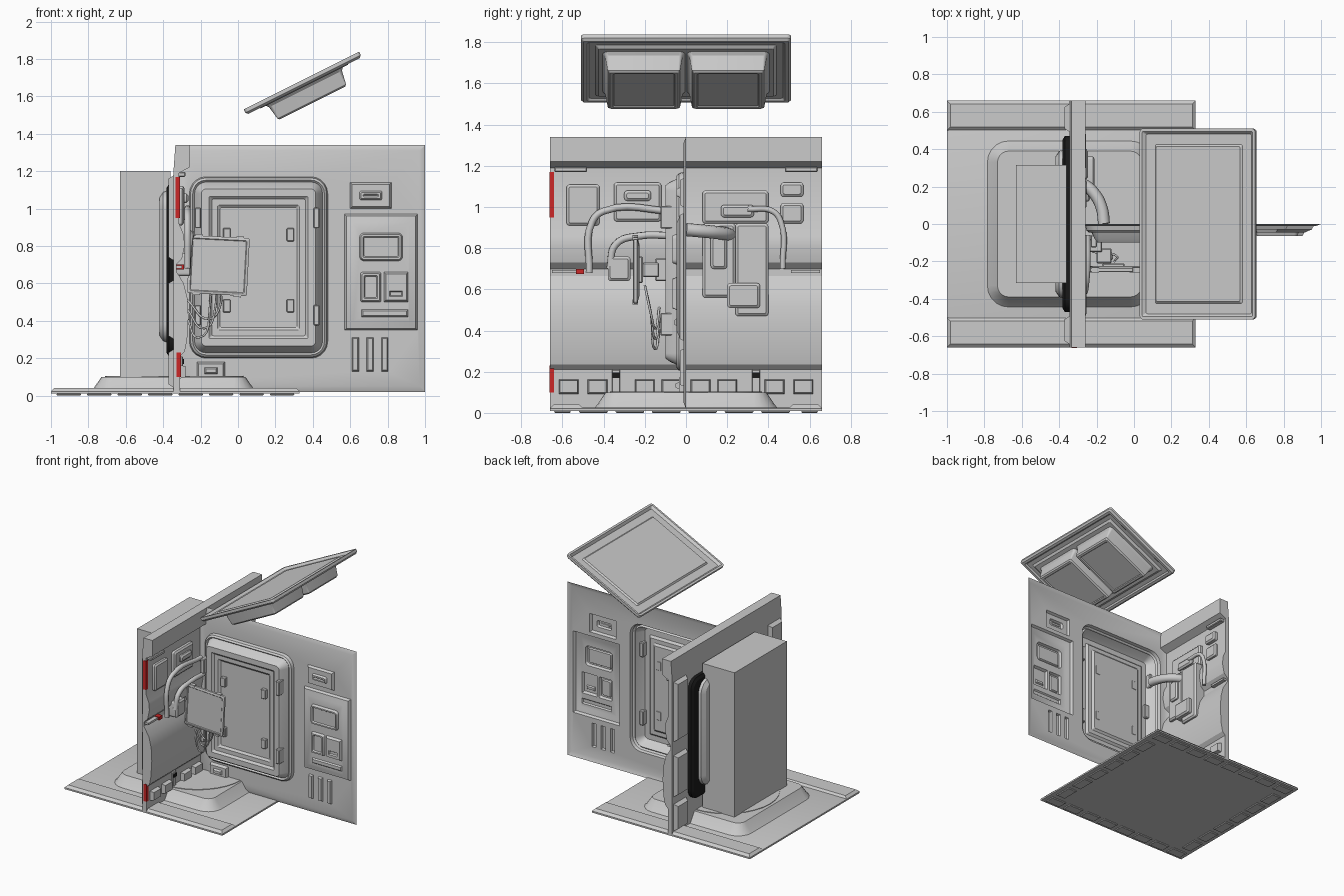
import bpy, bmesh, math
from mathutils import Vector


def material(name, col):
    m = bpy.data.materials.new(name)
    m.diffuse_color = (*col, 1)
    return m


BLACK = material("black", (0.01, 0.01, 0.01))
RED = material("red", (0.6, 0.02, 0.02))


def finish(name, bm, mat=None, smooth=True):
    bmesh.ops.recalc_face_normals(bm, faces=bm.faces[:])
    me = bpy.data.meshes.new(name)
    bm.to_mesh(me)
    bm.free()
    ob = bpy.data.objects.new(name, me)
    bpy.context.collection.objects.link(ob)
    if mat:
        me.materials.append(mat)
    if smooth:
        bpy.ops.object.select_all(action='DESELECT')
        ob.select_set(True)
        bpy.context.view_layer.objects.active = ob
        bpy.ops.object.shade_smooth_by_angle(angle=math.radians(30))
    return ob


def outline(rect, r, inset):
    u0, v0, u1, v1 = rect
    u0, v0, u1, v1 = u0 + inset, v0 + inset, u1 - inset, v1 - inset
    if r <= 0:
        return [(u0, v0), (u1, v0), (u1, v1), (u0, v1)]
    r, n, pts = max(r - inset, 0.008), 5, []
    for i, (cu, cv) in enumerate([(u1 - r, v1 - r), (u0 + r, v1 - r), (u0 + r, v0 + r), (u1 - r, v0 + r)]):
        for k in range(n + 1):
            a = math.pi / 2 * (i + k / n)
            pts.append((cu + r * math.cos(a), cv + r * math.sin(a)))
    return pts


def relief(name, rect, r, steps, to_xyz, kids=(), mat=None):
    """Stepped panel: rings of (inset, depth), with child reliefs cut into its last face."""
    bm = bmesh.new()

    def edges(ring):
        out = []
        for a, b in zip(ring, ring[1:] + ring[:1]):
            out.append(bm.edges.get((a, b)) or bm.edges.new((a, b)))
        return out

    def add(rect, r, steps, kids=()):
        first = prev = None
        for inset, d in steps:
            ring = [bm.verts.new(to_xyz(u, v, d)) for u, v in outline(rect, r, inset)]
            if prev:
                for i in range(len(ring)):
                    j = (i + 1) % len(ring)
                    bm.faces.new((prev[i], prev[j], ring[j], ring[i]))
            first, prev = first or ring, ring
        if kids:
            es = edges(prev)
            for k in kids:
                es += edges(add(*k))
            bmesh.ops.triangle_fill(bm, use_beauty=True, edges=es)
        else:
            bm.faces.new(prev)
        return first

    add(rect, r, steps, kids)
    return finish(name, bm, mat)


def box(name, lo, hi, mat=None, bevel=0):
    bm = bmesh.new()
    bmesh.ops.create_cube(bm, size=1)
    for v in bm.verts:
        v.co = [lo[i] + (v.co[i] + 0.5) * (hi[i] - lo[i]) for i in range(3)]
    if bevel:
        bmesh.ops.bevel(bm, geom=bm.edges[:], offset=bevel, segments=1, affect='EDGES')
    return finish(name, bm, mat, False)


def tube(name, pts, rad):
    cu = bpy.data.curves.new(name, 'CURVE')
    cu.dimensions, cu.bevel_depth, cu.bevel_resolution, cu.use_fill_caps = '3D', rad, 2, True
    sp = cu.splines.new('BEZIER')
    sp.bezier_points.add(len(pts) - 1)
    for b, p in zip(sp.bezier_points, pts):
        b.co = p
        b.handle_left_type = b.handle_right_type = 'AUTO'
    sp.resolution_u = 6
    ob = bpy.data.objects.new(name, cu)
    bpy.context.collection.objects.link(ob)
    bpy.ops.object.select_all(action='DESELECT')
    ob.select_set(True)
    bpy.context.view_layer.objects.active = ob
    bpy.ops.object.convert(target='MESH')


def up(u, v, d): return (u, v, d)
def front(u, v, d): return (u, -d, v)
def inward(u, v, d): return (d, u, v)


# floor plate, raised side strips and underside tabs
relief("floor_plate", (-1, -0.66, 0.33, 0.66), 0, [(0.02, 0.01), (0, 0.01), (0, 0.022), (0.01, 0.026)], up)
relief("floor_underside", (-0.98, -0.64, 0.31, 0.64), 0, [(0, 0.01)], up)
for s in (-1, 1):
    y0, y1 = sorted((s * 0.50, s * 0.66))
    relief("floor_strip", (-1, y0, 0.33, y1), 0, [(0, 0.024), (0.018, 0.04)], up)
    for i in range(8):
        x = -0.97 + i * 0.163
        box("floor_tab", (x, s * 0.60 - 0.04, 0), (x + 0.13, s * 0.60 + 0.04, 0.012), None, 0.005)
for x in (-0.97, 0.22):
    for i in range(6):
        y = -0.52 + i * 0.177
        box("floor_end_tab", (x, y, 0), (x + 0.08, y + 0.14, 0.012), None, 0.005)

# pedestal with round turntable
relief("pedestal", (-0.79, -0.45, 0.10, 0.45), 0.12, [(0, 0.02), (0.015, 0.035), (0.06, 0.1)], up)
bm = bmesh.new()
bmesh.ops.create_cone(bm, cap_ends=True, segments=32, radius1=0.37, radius2=0.37, depth=0.006)
bmesh.ops.translate(bm, verts=bm.verts[:], vec=(-0.34, 0, 0.101))
finish("turntable", bm)

# cabinet behind the wall, its dark seal and rim
box("cabinet", (-0.63, -0.315, 0.1), (-0.36, 0.315, 1.2))
back = lambda u, v, d: (-d, u, v)
relief("seal", (-0.47, 0.21, 0.47, 1.13), 0.08, [(0, 0.33), (0, 0.37), (0.02, 0.382)], back, mat=BLACK)
relief("seal_rim", (-0.40, 0.28, 0.40, 1.10), 0.1, [(0, 0.37), (0.01, 0.40), (0.04, 0.42)], back)

# side wall: bulging profile extruded along y
profile = [(-0.31, 0.02), (-0.31, 0.21), (-0.285, 0.235), (-0.272, 0.30), (-0.265, 0.42), (-0.27, 0.52),
           (-0.29, 0.60), (-0.33, 0.665), (-0.33, 0.70), (-0.30, 0.73), (-0.285, 0.80), (-0.29, 0.86),
           (-0.315, 0.92), (-0.315, 1.19), (-0.26, 1.22), (-0.26, 1.34), (-0.335, 1.34), (-0.345, 1.20), (-0.345, 0.02)]
bm = bmesh.new()
f = bm.faces.new([bm.verts.new((x, -0.66, z)) for x, z in profile])
ext = bmesh.ops.extrude_face_region(bm, geom=[f])
bmesh.ops.translate(bm, verts=[g for g in ext["geom"] if isinstance(g, bmesh.types.BMVert)], vec=(0, 1.32, 0))
finish("side_wall", bm)
for s in (-1, 1):
    y0, y1 = sorted((s * 0.49, s * 0.645))
    for z0, z1 in ((0.04, 0.25), (0.30, 0.62), (0.72, 1.18)):
        relief("wall_back_block", (y0, z0, y1, z1), 0, [(0, 0.34), (0.02, 0.372)], back)
    box("wall_clip", (-0.32, s * 0.34 - 0.02, 0.1), (-0.295, s * 0.34 + 0.02, 0.21), None, 0.004)
    box("wall_clip_pad", (-0.30, s * 0.34 - 0.018, 0.17), (-0.29, s * 0.34 + 0.018, 0.195), BLACK)
    for y in (0.07, 0.20, 0.43, 0.57):
        relief("wall_foot_box", (s * y - 0.05, 0.09, s * y + 0.05, 0.165), 0, [(0, -0.32), (0.008, -0.28)], inward)
    box("wall_hook", (-0.33, s * 0.56 - 0.08, 1.17), (-0.28, s * 0.56 + 0.08, 1.195), None, 0.005)
    box("wall_slot_bar", (-0.335, s * 0.58 - 0.07, 0.68), (-0.30, s * 0.58 + 0.07, 0.695))

# equipment boxes on the wall: y0, z0, y1, z1, front x
for y0, z0, y1, z1, x in ((0.08, 0.92, 0.40, 1.08, -0.285), (0.17, 0.95, 0.33, 1.01, -0.265),
                          (-0.58, 0.91, -0.42, 1.11, -0.29), (-0.35, 0.93, -0.12, 1.12, -0.285),
                          (-0.30, 1.03, -0.17, 1.08, -0.265), (0.46, 1.05, 0.57, 1.12, -0.28),
                          (0.46, 0.92, 0.57, 1.02, -0.29), (0.08, 0.56, 0.24, 0.92, -0.255),
                          (0.24, 0.47, 0.40, 0.92, -0.245), (0.12, 0.70, 0.20, 0.86, -0.235),
                          (0.20, 0.51, 0.36, 0.63, -0.21), (-0.38, 0.64, -0.27, 0.76, -0.25)):
    relief("wall_unit", (y0, z0, y1, z1), 0.015, [(0, -0.33), (0, x - 0.01), (0.012, x)], inward)
box("red_latch_low", (-0.33, -0.664, 0.1), (-0.305, -0.64, 0.23), RED)
box("red_latch_high", (-0.335, -0.664, 0.95), (-0.31, -0.64, 1.17), RED)
box("red_catch", (-0.33, -0.535, 0.675), (-0.29, -0.495, 0.70), RED)

# pipes on the wall and the curved arm reaching the door
tube("wall_pipe_left", [(-0.27, -0.47, 0.68), (-0.27, -0.455, 0.93), (-0.27, -0.40, 0.98), (-0.27, -0.06, 0.98)], 0.017)
tube("wall_pipe_right", [(-0.27, 0.47, 0.70), (-0.27, 0.46, 0.93), (-0.27, 0.42, 0.98), (-0.27, 0.30, 0.99)], 0.014)
tube("wall_hose", [(-0.27, -0.37, 0.70), (-0.26, -0.34, 0.82), (-0.25, -0.22, 0.86), (-0.25, -0.06, 0.86)], 0.018)
tube("curved_arm", [(-0.33 + 0.17 * math.sin(a), 0.225 * math.cos(a), 0.86 + 0.03 * a / 1.57)
                    for a in (0, 0.4, 0.8, 1.2, 1.57)], 0.032)

# door wall: one sheet of stepped reliefs
D = 0.012
raised = lambda d0, h: [(0, d0), (0.008, d0 + h), (0.018, d0 + h), (0.024, d0 + h * 0.5)]
kids = [
    ((-0.26, 0.20, 0.48, 1.17), 0.09, [(0, D), (0.006, 0.035), (0.018, 0.045), (0.028, 0.035), (0.05, 0.08),
                                       (0.065, 0.1), (0.105, 0.1), (0.12, 0.085), (0.15, 0.085), (0.165, 0.072)]),
    ((0.57, 0.35, 0.96, 0.97), 0, [(0, D), (0.01, 0.03), (0.025, 0.035), (0.045, 0.045)], [
        ((0.65, 0.72, 0.88, 0.87), 0.025, raised(0.045, 0.02)),
        ((0.655, 0.50, 0.765, 0.66), 0.01, raised(0.045, 0.02)),
        ((0.78, 0.50, 0.91, 0.66), 0, [(0, 0.045), (0.01, 0.065)], [
            ((0.81, 0.53, 0.88, 0.56), 0, [(0, 0.065), (0.006, 0.055)])]),
        ((0.66, 0.42, 0.91, 0.46), 0, [(0, 0.045), (0.008, 0.055)])]),
    ((0.60, 1.00, 0.82, 1.14), 0, [(0, D), (0.01, 0.03), (0.03, 0.03)], [
        ((0.65, 1.045, 0.77, 1.095), 0.01, raised(0.03, 0.015))]),
    ((-0.22, 0.09, -0.07, 0.18), 0, [(0, D), (0.01, 0.035), (0.02, 0.035)], [
        ((-0.18, 0.115, -0.11, 0.15), 0, [(0, 0.035), (0.008, 0.05)])],),
] + [((x, 0.13, x + 0.036, 0.31), 0, [(0, D), (0.006, 0.028)]) for x in (0.61, 0.688, 0.766)]
relief("door_wall", (-0.33, 0.02, 1.0, 1.34), 0, [(0, 0), (0.03, D)], front, kids)

# door hinges and inner clips
for z in (0.43, 0.95):
    for x in (-0.215, 0.42):
        box("door_hinge", (x - 0.016, -0.125, z - 0.055), (x + 0.016, -0.06, z + 0.055), None, 0.005)
for z in (0.48, 0.86):
    for x in (-0.06, 0.28):
        box("door_clip", (x - 0.02, -0.1, z - 0.035), (x + 0.02, -0.07, z + 0.035), None, 0.004)

# swivel screen, bracket and hanging cables
scr = relief("screen", (-0.16, -0.155, 0.16, 0.155), 0.012,
             [(0.01, -0.012), (0, -0.008), (0, 0.008), (0.008, 0.012), (0.014, 0.012), (0.018, 0.008)], front)
relief("screen_back", (-0.15, -0.145, 0.15, 0.145), 0.012, [(0, -0.012), (0.03, -0.02)], front).parent = scr
for i in (-1, 1):
    for z in (-0.157, 0.157):
        box("screen_tab", (i * 0.11 - 0.02, -0.015, z - 0.006), (i * 0.11 + 0.02, 0.012, z + 0.006)).parent = scr
scr.location = (-0.105, -0.245, 0.695)
scr.rotation_euler = (0, math.radians(3), 0)
for lo, hi in (((-0.17, -0.235, 0.63), (-0.05, -0.21, 0.76)), ((-0.20, -0.21, 0.66), (-0.12, -0.13, 0.73)),
               ((-0.24, -0.15, 0.64), (-0.17, -0.08, 0.75)), ((-0.31, -0.13, 0.67), (-0.22, -0.09, 0.72))):
    box("screen_bracket", lo, hi, None, 0.006)
for dx, low in ((0, 0.31), (0.03, 0.36), (0.055, 0.41)):
    tube("cable", [(-0.16 + dx, -0.20, 0.62), (-0.15 + dx, -0.17, 0.48), (-0.21 + dx, -0.15, low), (-0.27, -0.13, low + 0.1)], 0.006)

# tilted ceiling tray with two hanging boxes
T = math.atan2(0.31, 0.62)
def tilt(u, v, d):
    return (0.03 + u * math.cos(T) - d * math.sin(T), v, 1.53 + u * math.sin(T) + d * math.cos(T))


R = (0, -0.51, 0.69, 0.51)
relief("ceiling_top", R, 0.02, [(0.012, -0.032), (0, -0.02), (0, 0), (0.015, 0), (0.03, -0.018), (0.085, -0.018), (0.095, -0.008)], tilt)
hang = [(0, -0.036), (0.012, -0.05), (0.025, -0.125), (0.035, -0.134), (0.05, -0.134), (0.055, -0.128)]
relief("ceiling_bottom", R, 0.02, [(0.012, -0.032), (0.03, -0.032), (0.04, -0.022), (0.07, -0.022), (0.085, -0.036)], tilt,
       [((0.115, -0.405, 0.575, -0.004), 0.03, hang), ((0.115, 0.004, 0.575, 0.405), 0.03, hang)])
